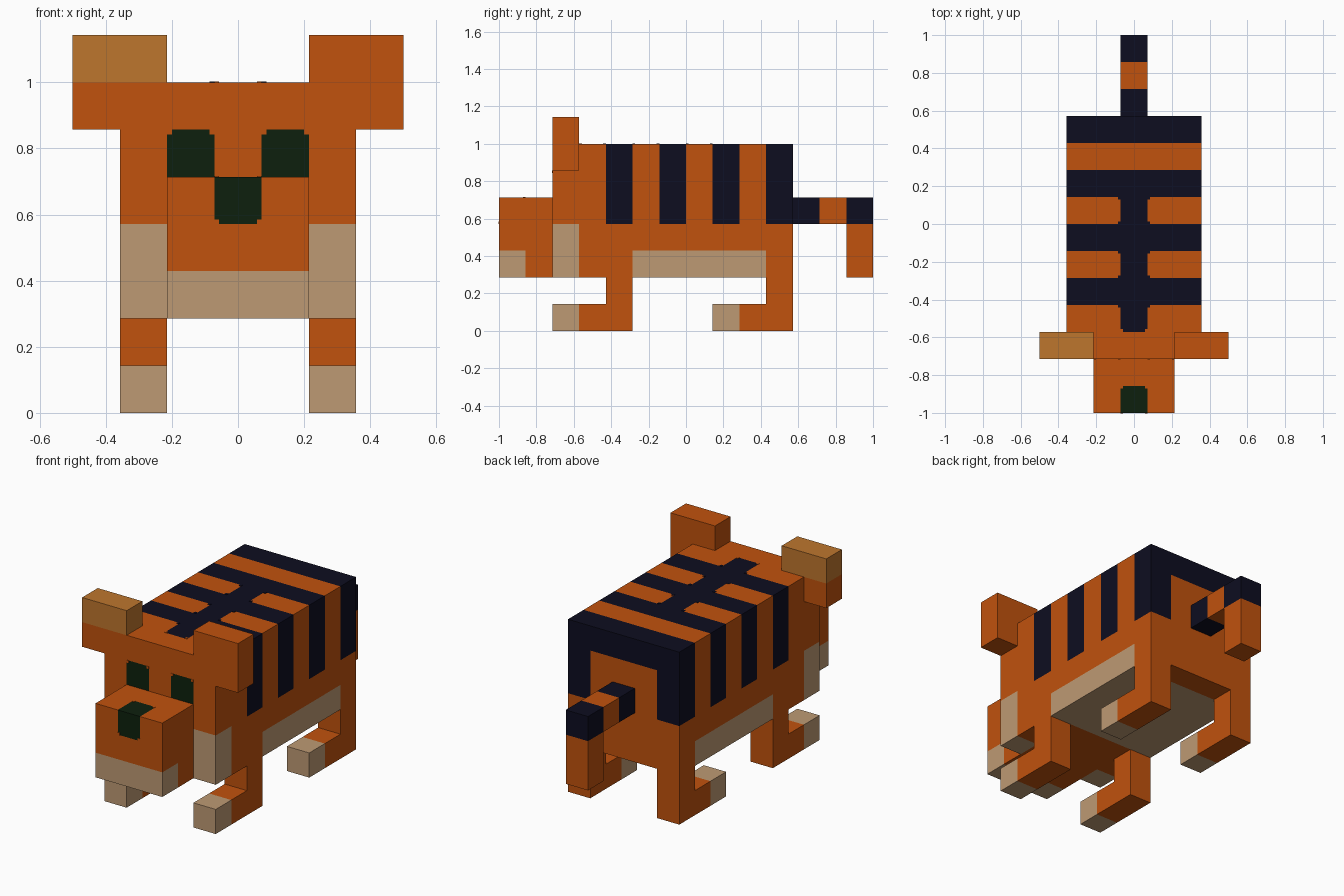
import bpy
import bmesh
from mathutils import Vector

cube = bpy.data.objects.get("Cube")
if cube:
    bpy.data.objects.remove(cube, do_unlink=True)

U = 1 / 7  # edge of one building block

COLOURS = {
    "orange": (0.533, 0.084, 0.004),
    "cream": (0.515, 0.323, 0.174),
    "navy": (0.004, 0.004, 0.0144),
    "dark green": (0.004, 0.0144, 0.004),
    "amber": (0.515, 0.181, 0.027),
}
ORDER = list(COLOURS)
MATS = []
for name, rgb in COLOURS.items():
    m = bpy.data.materials.new(name)
    m.use_nodes = True
    m.diffuse_color = (*rgb, 1)
    bsdf = next(n for n in m.node_tree.nodes if n.type == 'BSDF_PRINCIPLED')
    bsdf.inputs["Base Color"].default_value = (*rgb, 1)
    MATS.append(m)


def finish(name, bm):
    mesh = bpy.data.meshes.new(name)
    bm.to_mesh(mesh)
    bm.free()
    for m in MATS:
        mesh.materials.append(m)
    obj = bpy.data.objects.new(name, mesh)
    bpy.context.collection.objects.link(obj)
    return obj


def blocks(name, boxes, rule):
    """Join boxes (x0,x1,y0,y1,z0,z1 in units) into one shell;
    rule(block centre, face normal) gives the colour of each face."""
    cells = set()
    for x0, x1, y0, y1, z0, z1 in boxes:
        for i in range(round(x1 - x0)):
            for j in range(round(y1 - y0)):
                for k in range(round(z1 - z0)):
                    cells.add((x0 + i + .5, y0 + j + .5, z0 + k + .5))
    bm = bmesh.new()
    for c in sorted(cells):
        for axis in range(3):
            for sign in (-1, 1):
                n = Vector((0, 0, 0))
                n[axis] = sign
                if tuple(Vector(c) + n) in cells:
                    continue
                a, b = Vector((0, 0, 0)), Vector((0, 0, 0))
                a[(axis + 1) % 3] = .5
                b[(axis + 2) % 3] = .5 * sign
                mid = Vector(c) + n / 2
                quad = [mid - a - b, mid + a - b, mid + a + b, mid - a + b]
                f = bm.faces.new([bm.verts.new(p * U) for p in quad])
                f.material_index = ORDER.index(rule(c, n))
    bmesh.ops.remove_doubles(bm, verts=bm.verts, dist=1e-4)
    return finish(name, bm)


# Body: stripes, spine, belly and chest patches
def body_rule(c, n):
    x, y, z = abs(c[0]), c[1], c[2]
    stripe = y in (-2.5, -.5, 1.5, 3.5)
    if n.y < 0 and z == 5.5 and x == 1:
        return "dark green"                       # eyes
    if y < -4 and x == 2 and z < 4:
        return "cream"                            # chest patches
    if n.y == 0 and z < 3 and -2 < y < 3:
        return "cream"                            # belly
    if n.z > 0 and (stripe or (x == 0 and -4 < y < 1)):
        return "navy"                             # back stripes and spine
    if n.x and stripe and z > 4:
        return "navy"                             # flank stripes
    if n.y > 0 and (z > 6 or (x == 2 and z > 4)):
        return "navy"                             # frame on the rump
    return "orange"


blocks("body", [(-2.5, 2.5, -5, 4, 2, 7)], body_rule)


# Snout with nose and chin
def snout_rule(c, n):
    if c[1] < -6 and c[2] < 3:
        return "cream"
    if c[0] == 0 and c[1] < -6 and c[2] > 4:
        return "dark green"
    return "orange"


blocks("snout", [(-1.5, 1.5, -7, -5, 2, 5)], snout_rule)

# Ears, one with an amber upper half
blocks("left_ear", [(1.5, 3.5, -5, -4, 7, 8), (2.5, 3.5, -5, -4, 6, 7)],
       lambda c, n: "orange")
blocks("right_ear", [(-3.5, -1.5, -5, -4, 7, 8), (-3.5, -2.5, -5, -4, 6, 7)],
       lambda c, n: "amber" if c[2] > 7 else "orange")

# Legs with long feet and cream toes
for side, x in (("left", 1.5), ("right", -2.5)):
    for end, toe in (("front", -5), ("back", 1)):
        blocks(f"{end}_{side}_leg",
               [(x, x + 1, toe, toe + 3, 0, 1), (x, x + 1, toe + 2, toe + 3, 1, 2)],
               lambda c, n, t=toe: "cream" if c[1] < t + 1 else "orange")

# Tail with bands and a hanging tip
blocks("tail", [(-.5, .5, 4, 7, 4, 5), (-.5, .5, 6, 7, 2, 4)],
       lambda c, n: "navy" if c[2] > 4 and c[1] != 5.5 else "orange")

# Small plates that soften the corners of the markings
S, T = .1, .03  # plate size and thickness in units


def chips(name, colour, spots):
    """spots: (centre, thin axis), mirrored over x"""
    bm = bmesh.new()
    for centre, axis in spots:
        size = Vector((S, S, S))
        size[axis] = T
        for side in (1, -1):
            verts = bmesh.ops.create_cube(bm, size=1)["verts"]
            for v in verts:
                p = Vector(centre)
                p.x *= side
                v.co = (p + v.co * size) * U
    for f in bm.faces:
        f.material_index = ORDER.index(colour)
    finish(name, bm)


h = S / 2
chips("marking_corners", "orange", [
    ((.5 + h, -5, 6 - h), 1), ((1.5 - h, -5, 6 - h), 1),   # eyes
    ((.5 - h, -7, 4 + h), 1), ((.5 - h, -6 - h, 5), 2),    # nose
    ((.5 - h, -4 + h, 7), 2),                              # spine end
])
chips("stripe_corners", "navy",
      [((.5 + h, y, 7), 2) for y in (-3 - h, -2 + h, -1 - h, h, 1 - h)])
